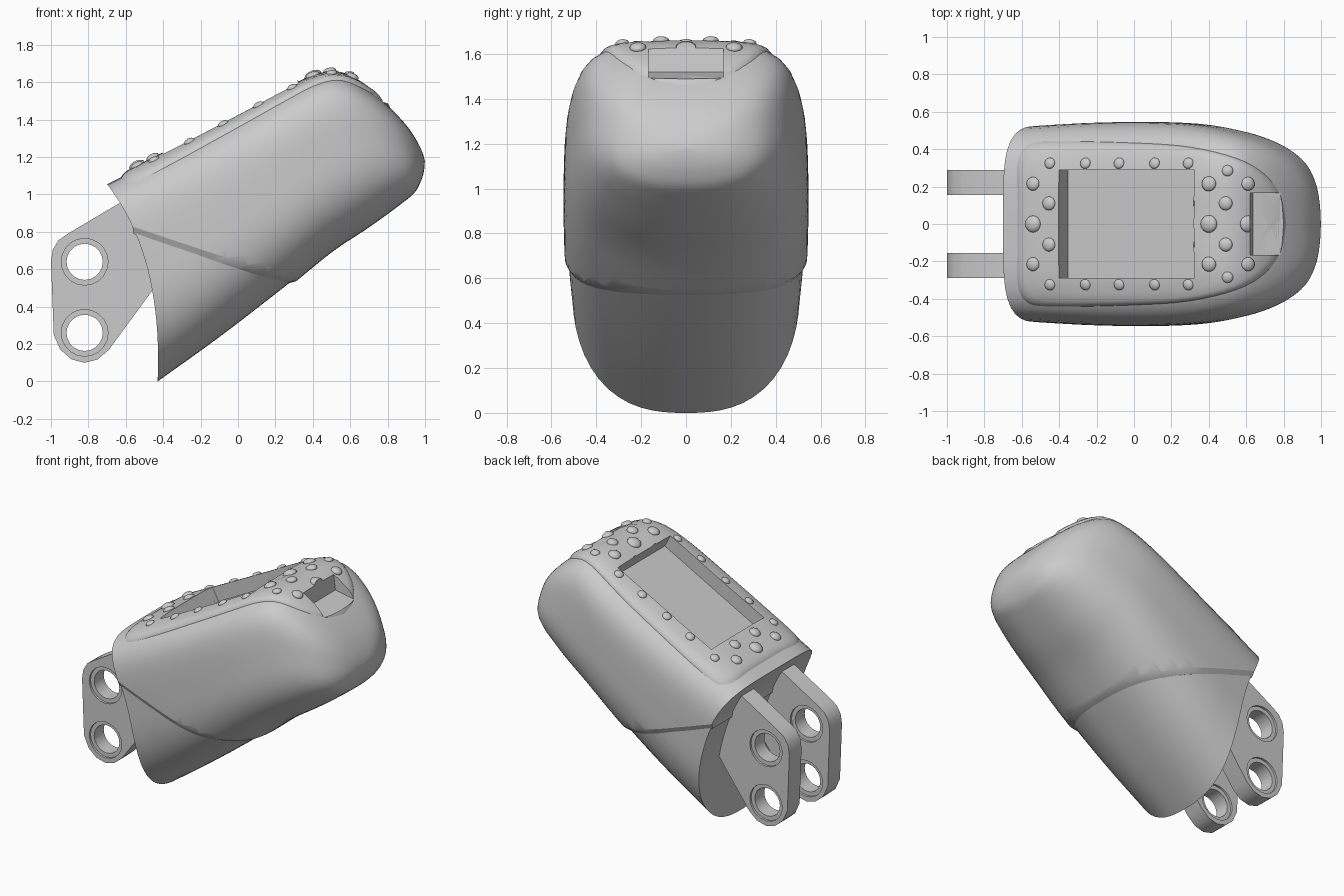
import bpy, bmesh
from math import sin, cos, pi
from mathutils import Vector, Matrix
from mathutils.bvhtree import BVHTree

if "Cube" in bpy.data.objects:
    bpy.data.objects.remove(bpy.data.objects["Cube"])


def catmull(pts, n):
    """Smooth curve through tuples of any length."""
    p = [Vector(q) for q in pts]
    p = [2 * p[0] - p[1]] + p + [2 * p[-1] - p[-2]]
    out = []
    for i in range(1, len(p) - 2):
        a, b, c, d = p[i - 1:i + 3]
        for k in range(n):
            t = k / n
            out.append(0.5 * (2 * b + (c - a) * t + (2 * a - 5 * b + 4 * c - d) * t * t
                              + (3 * b - a - 3 * c + d) * t ** 3))
    return out + [p[-2]]


def finish(name, bm, angle=35):
    bmesh.ops.recalc_face_normals(bm, faces=bm.faces[:])
    me = bpy.data.meshes.new(name)
    bm.to_mesh(me)
    bm.free()
    ob = bpy.data.objects.new(name, me)
    bpy.context.collection.objects.link(ob)
    activate(ob)
    bpy.ops.object.shade_smooth_by_angle(angle=angle * pi / 180)
    return ob


def activate(ob):
    bpy.ops.object.select_all(action='DESELECT')
    ob.select_set(True)
    bpy.context.view_layer.objects.active = ob


def prism(name, pts, y0, y1):
    """Extrude an x-z profile along y."""
    bm = bmesh.new()
    a, b = [[bm.verts.new((x, y, z)) for x, z in pts] for y in (y0, y1)]
    bm.faces.new(a)
    bm.faces.new(b)
    for i in range(len(pts)):
        j = (i + 1) % len(pts)
        bm.faces.new((a[i], a[j], b[j], b[i]))
    return finish(name, bm)


def cut(ob, cutters):
    activate(ob)
    for c in cutters:
        m = ob.modifiers.new("cut", 'BOOLEAN')
        m.operation, m.solver, m.object = 'DIFFERENCE', 'EXACT', c
        bpy.ops.object.modifier_apply(modifier=m.name)
    bpy.ops.object.shade_smooth_by_angle(angle=35 * pi / 180)


# Body stations: top x,z / bottom x,z / half width / bow of section x,z
STATIONS = [
    (-.70, 1.055, -.43, .0, .525, .165, .14),
    (-.35, 1.23, -.09, .225, .542, .10, .08),
    (.0, 1.412, .26, .495, .545, .04, .03),
    (.25, 1.545, .50, .69, .532, .0, .0),
    (.42, 1.625, .68, .81, .50, .0, .0),
    (.55, 1.635, .80, .895, .462, .01, .0),
    (.68, 1.57, .88, .955, .41, .03, .0),
    (.80, 1.475, .945, 1.01, .335, .04, .0),
    (.90, 1.37, .98, 1.075, .235, .03, .0),
    (.96, 1.28, .995, 1.13, .125, .015, .0),
    (.99, 1.215, .999, 1.18, .03, .0, .0)]
N = 64


def loft(inset):
    bm = bmesh.new()
    rows = [STATIONS[0]] + [(a, b, c - inset * .6, d + inset * .8, w, e, f)
                            for a, b, c, d, w, e, f in STATIONS[1:]]
    rings = []
    for tx, tz, bx, bz, w, mx, mz in catmull(rows, 4):
        top, bot = Vector((tx, 0, tz)), Vector((bx, 0, bz))
        mid = (top + bot) / 2 + Vector((mx, 0, mz))
        ring = []
        for k in range(N):
            c, s = cos(2 * pi * k / N), sin(2 * pi * k / N)
            n = 4.4 if c > 0 else 2.6
            r = (abs(c) ** n + abs(s) ** n) ** (-1 / n)
            t = (1 - r * c) / 2
            p = top * (1 - t) ** 2 + mid * 2 * t * (1 - t) + bot * t * t
            ring.append(bm.verts.new((p.x, r * s * (w - inset), p.z)))
        rings.append(ring)
    for a, b in zip(rings, rings[1:]):
        for k in range(N):
            j = (k + 1) % N
            bm.faces.new((a[k], a[j], b[j], b[k]))
    for ring in (rings[0], rings[-1]):
        for k in range(N // 2):
            quad = [ring[k], ring[k + 1], ring[-k - 1], ring[-k]]
            bm.faces.new(list(dict.fromkeys(quad)))
    bmesh.ops.recalc_face_normals(bm, faces=bm.faces[:])
    return bm


def slice_body(bm, co, no, **side):
    bmesh.ops.bisect_plane(bm, geom=bm.verts[:] + bm.edges[:] + bm.faces[:],
                           dist=1e-5, plane_co=co, plane_no=no, **side)
    return [e for e in bm.edges if e.is_boundary]


# Lower shell, slightly inset
seam_co, seam_no = Vector((.29, 0, .52)), Vector((.28, 0, .84)).normalized()
bm = loft(.016)
bmesh.ops.holes_fill(bm, edges=slice_body(bm, seam_co, seam_no, clear_outer=True))
finish("lower_shell", bm)

# Upper shell with a chamfered lip
bm = loft(0)
edges = slice_body(bm, seam_co + seam_no * .022, seam_no, clear_inner=True)
ext = bmesh.ops.extrude_edge_only(bm, edges=edges)["geom"]
for v in [g for g in ext if isinstance(g, bmesh.types.BMVert)]:
    s = .08 * (v.co.x + .35)
    v.co += -seam_no * .035 + Vector((-.949, 0, .316)) * s
    v.co.y *= .965
bmesh.ops.holes_fill(bm, edges=[e for e in bm.edges if e.is_boundary])
bmesh.ops.recalc_face_normals(bm, faces=bm.faces[:])
tree = BVHTree.FromBMesh(bm)
upper = finish("upper_shell", bm, 25)

# Raised top plate draped over the shell
half = [(-.63, 0), (-.63, .18), (-.628, .33), (-.58, .42), (-.45, .445), (0, .437), (.3, .415),
        (.55, .355), (.7, .27), (.79, .15), (.82, 0)]
arc = [tuple(p) for p in catmull(half, 4)]
outline = arc + [(x, -y) for x, y in arc[-2:0:-1]]
bm = bmesh.new()
rings = []
LAYERS = [(s, -.08) for s in (.02, .3, .6, .85, .98)] + \
         [(1, -.01), (.985, .008), (.965, .017), (.93, .021)] + \
         [(s, .021) for s in (.84, .72, .6, .45, .3, .15, .02)]
for s, h in LAYERS:
    ring = []
    for x, y in outline:
        x, y = .1 + (x - .1) * s, y * s
        hit = tree.ray_cast(Vector((x, y, 3)), Vector((0, 0, -1)))[0]
        ring.append(bm.verts.new((x, y, hit.z + h)))
    rings.append(ring)
for a, b in zip(rings, rings[1:]):
    for k in range(len(a)):
        j = (k + 1) % len(a)
        bm.faces.new((a[k], a[j], b[j], b[k]))
bm.faces.new(rings[0])
bm.faces.new(rings[-1])
bmesh.ops.recalc_face_normals(bm, faces=bm.faces[:])
tree = BVHTree.FromBMesh(bm)
plate = finish("top_plate", bm)

# Domed rivets: x, y, radius
RIVETS = [(x, .325, .03) for x in (-.45, -.26, -.08, .11, .29)] + [
    (-.54, 0, .045), (-.54, .215, .037), (-.455, .11, .037), (.40, 0, .047), (.40, .215, .04),
    (.49, .11, .037), (.50, .285, .03), (.61, .215, .037), (.61, 0, .045), (.295, .11, .033)]
bm = bmesh.new()
for x, y, r in RIVETS:
    for yy in {y, -y}:
        hit, no = tree.ray_cast(Vector((x, yy, 3)), Vector((0, 0, -1)))[:2]
        rot = no.to_track_quat('Z', 'Y').to_matrix().to_4x4()
        m = Matrix.Translation(hit) @ rot @ Matrix.Diagonal((r, r, r * .55, 1))
        bmesh.ops.create_uvsphere(bm, u_segments=16, v_segments=10, radius=1, matrix=m)
rivets = finish("rivets", bm, 60)

# Screen pocket and front notch
pocket = prism("pocket_cutter", [(-.353, 1.129), (.367, 1.512), (.226, 1.777), (-.494, 1.394)],
               -.29, .29)
notch = prism("notch_cutter", [(.635, 1.52), (.9, 1.47), (.9, 1.8), (.62, 1.8), (.62, 1.63)],
              -.167, .167)
for ob in (upper, plate, rivets):
    cut(ob, [pocket, notch])

# Hinge lugs with counterbored holes
LUG = [(-.3, .7), (-.45, 1.0), (-.64, .95), (-.91, .79), (-.96, .755), (-.99, .705), (-1, .64),
       (-.985, .25), (-.95, .17), (-.89, .118), (-.82, .1), (-.75, .118), (-.69, .17), (-.47, .47)]


def circle(cx, cz, r, n=20):
    return [(cx + r * cos(2 * pi * k / n), cz + r * sin(2 * pi * k / n)) for k in range(n)]


helpers = [pocket, notch]
for side, y0 in (("left", .155), ("right", -.29)):
    lug = prism("hinge_lug_" + side, LUG, y0, y0 + .135)
    tools = []
    for z in (.64, .26):
        tools.append(prism("hole_cutter", circle(-.82, z, .097), y0 - .1, y0 + .3))
        tools.append(prism("bore_cutter", circle(-.82, z, .125), y0 - .1, y0 + .015))
        tools.append(prism("bore_cutter", circle(-.82, z, .125), y0 + .12, y0 + .3))
    cut(lug, tools)
    helpers += tools
for h in helpers:
    bpy.data.objects.remove(h)
